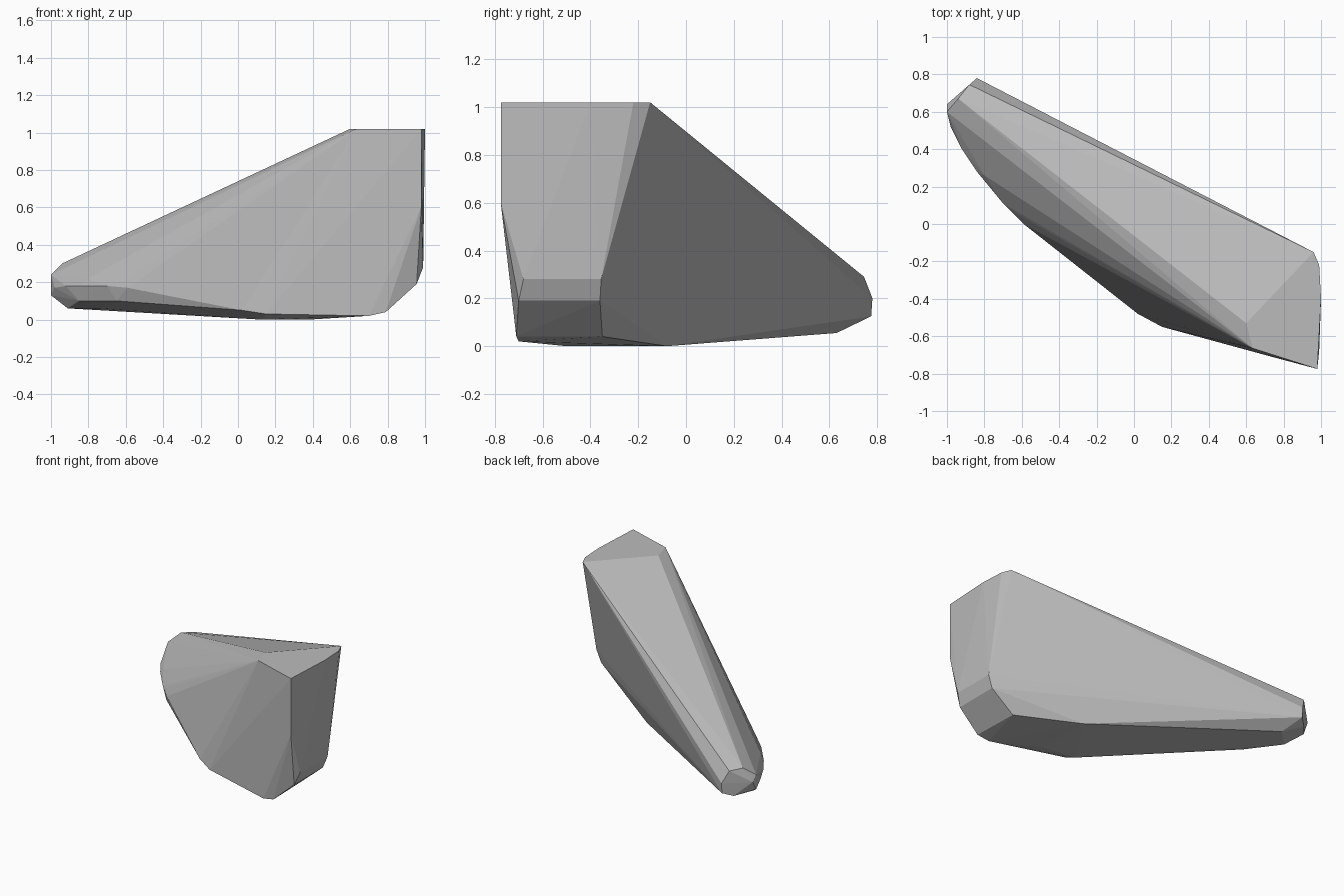
import bpy
import bmesh

# Remove the default object only
default_object = bpy.data.objects.get("Cube")
if default_object:
    bpy.data.objects.remove(default_object, do_unlink=True)


def make_material(name, colour):
    """Create one flat, matte material."""
    material = bpy.data.materials.new(name)
    material.use_nodes = True
    material.diffuse_color = colour
    shader = material.node_tree.nodes["Principled BSDF"]
    shader.inputs["Base Color"].default_value = colour
    shader.inputs["Roughness"].default_value = 0.8
    return material


def make_hull(name, sections, material):
    """Wrap the corner points of every section in one convex, flat-faced shell."""
    mesh = bpy.data.meshes.new(name)
    shell = bmesh.new()
    for section in sections:
        for corner in section:
            shell.verts.new(corner)
    bmesh.ops.convex_hull(shell, input=shell.verts[:], use_existing_faces=False)

    # Discard corners that ended up inside the shell
    loose = [vert for vert in shell.verts if not vert.link_faces]
    bmesh.ops.delete(shell, geom=loose, context="VERTS")

    # Merge the triangles of nearly level facets
    bmesh.ops.dissolve_limit(shell, angle_limit=0.01,
                             verts=shell.verts[:], edges=shell.edges[:])
    bmesh.ops.recalc_face_normals(shell, faces=shell.faces[:])
    shell.to_mesh(mesh)
    shell.free()

    mesh.materials.append(material)
    for face in mesh.polygons:
        face.use_smooth = False
    body = bpy.data.objects.new(name, mesh)
    bpy.context.scene.collection.objects.link(body)
    return body


# Flat top of the tall end
TOP = 1.02
top_outline = [(x, y, TOP) for x, y in (
    (0.98, -0.775), (1, -0.4), (0.99, -0.22),
    (0.96, -0.15), (0.6, -0.53), (0.635, -0.665))]

# Tall end wall, bevelled towards its foot
end_wall = [
    (0.98, -0.775, 0.6), (0.99, -0.68, 0.28), (0.99, -0.355, 0.28),
    (0.955, -0.7, 0.19), (0.955, -0.36, 0.19),
]

# Underside, sloping up slightly towards the low tip
underside = [
    (0.79, -0.71, 0.04), (0.7, -0.7, 0.02), (0.78, -0.35, 0.04),
    (0.38, -0.08, 0), (0.38, -0.5, 0), (0.12, -0.46, 0),
    (-0.74, 0.27, 0.06), (-0.91, 0.5, 0.06), (-0.78, 0.63, 0.055),
]

# Curved lower front edge
front_edge = [
    (0.15, -0.55, 0.03), (0.02, -0.48, 0.05), (-0.59, 0, 0.17),
    (-0.7, 0.11, 0.18), (-0.84, 0.28, 0.18), (-0.92, 0.4, 0.18),
    (-0.62, 0.05, 0.21), (-0.8, 0.26, 0.22), (-0.65, 0.08, 0.1),
    (-0.85, 0.32, 0.1), (-0.98, 0.52, 0.17),
]

# Blunt low tip
low_tip = [
    (-1, 0.6, 0.13), (-1, 0.64, 0.2), (-1, 0.6, 0.24),
    (-0.94, 0.67, 0.3), (-0.88, 0.745, 0.29),
    (-0.84, 0.78, 0.2), (-0.84, 0.775, 0.125), (-0.9, 0.72, 0.1),
]

stone_grey = make_material("stone grey", (0.5, 0.5, 0.5, 1))
make_hull("wedge_body",
          [top_outline, end_wall, underside, front_edge, low_tip],
          stone_grey)
